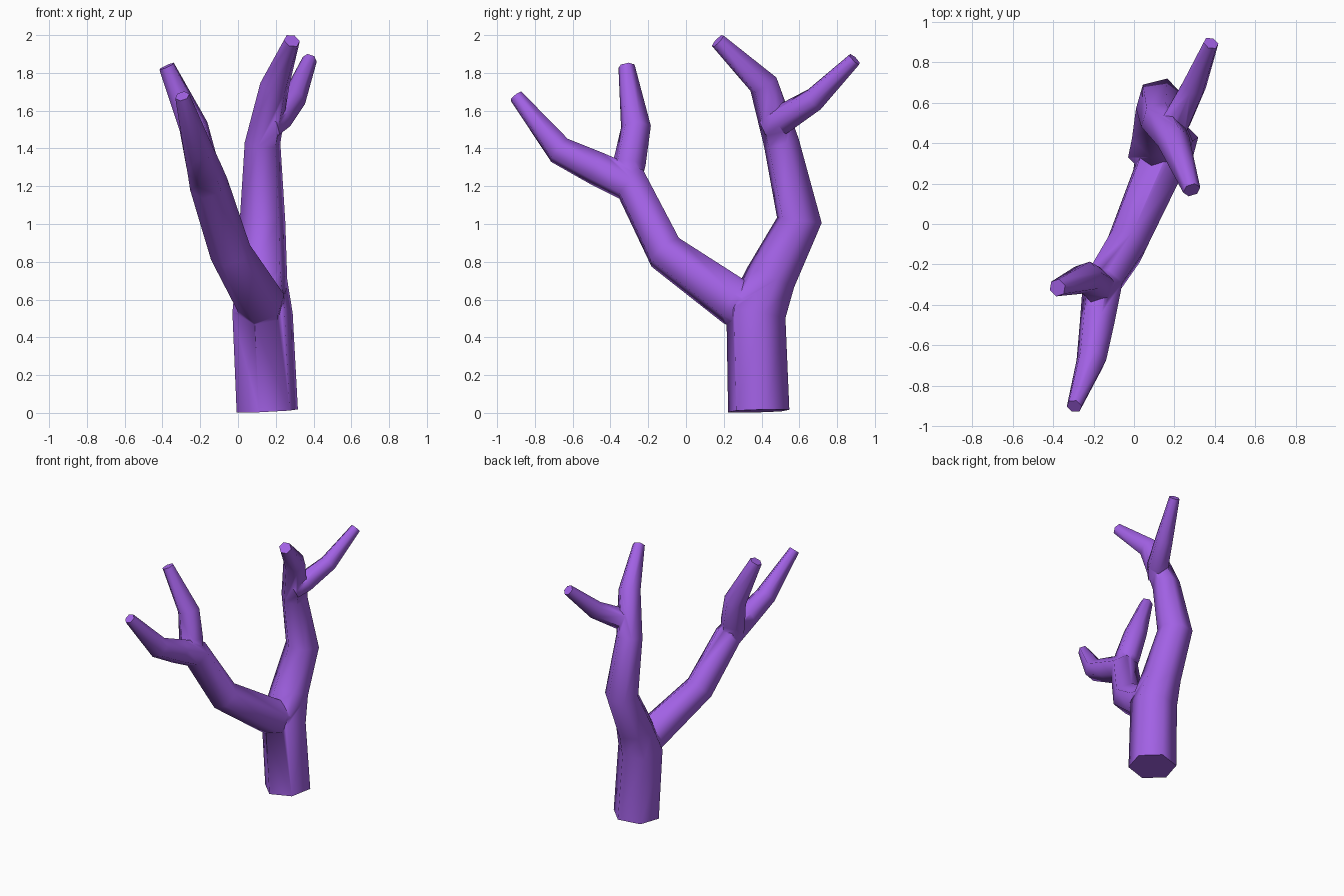
import bpy, bmesh, math
from mathutils import Vector

if "Cube" in bpy.data.objects:
    bpy.data.objects.remove(bpy.data.objects["Cube"])

SIDES = 6


def limb(name, path, spin=15):
    """Tapered six-sided tube along (x, y, z, radius) points, capped at both ends."""
    pts = [Vector(p[:3]) for p in path]
    bm = bmesh.new()
    rings, side = [], Vector((1, 0, 0))
    for i, p in enumerate(pts):
        into = (p - pts[i - 1]).normalized() if i else Vector()
        out = (pts[i + 1] - p).normalized() if i < len(pts) - 1 else Vector()
        t = (into + out).normalized()
        side = (side - t * side.dot(t)).normalized()
        up = t.cross(side)
        r = path[i][3] * 1.05
        ring = []
        for k in range(SIDES):
            a = math.radians(spin) + math.tau * k / SIDES
            ring.append(bm.verts.new(p + (side * math.cos(a) + up * math.sin(a)) * r))
        rings.append(ring)
    for a, b in zip(rings, rings[1:]):
        for k in range(SIDES):
            n = (k + 1) % SIDES
            bm.faces.new((a[k], a[n], b[n], b[k]))
    bm.faces.new(rings[0][::-1])
    bm.faces.new(rings[-1])
    bmesh.ops.recalc_face_normals(bm, faces=bm.faces)
    me = bpy.data.meshes.new(name)
    bm.to_mesh(me)
    bm.free()
    ob = bpy.data.objects.new(name, me)
    bpy.context.collection.objects.link(ob)
    return ob


# Trunk running on into the tall rear limb
tree = limb("tree", [
    (0.155, 0.385, 0.01, 0.16), (0.13, 0.37, 0.53, 0.157), (0.125, 0.45, 0.72, 0.133),
    (0.13, 0.60, 1.02, 0.118), (0.13, 0.505, 1.43, 0.093),
    (0.195, 0.41, 1.74, 0.077), (0.285, 0.168, 1.97, 0.042)])

branches = [
    # Rear twig
    limb("rear_twig", [(0.16, 0.44, 1.51, 0.07), (0.21, 0.51, 1.555, 0.075),
                       (0.295, 0.68, 1.66, 0.062), (0.38, 0.893, 1.872, 0.037)]),
    # Long front limb
    limb("front_limb", [(0.13, 0.38, 0.52, 0.115), (0.12, 0.26, 0.585, 0.125),
                        (-0.04, -0.11, 0.85, 0.105), (-0.155, -0.29, 1.21, 0.098),
                        (-0.18, -0.475, 1.295, 0.087), (-0.21, -0.67, 1.39, 0.074),
                        (-0.295, -0.90, 1.677, 0.037)]),
    # Front twig
    limb("front_twig", [(-0.17, -0.32, 1.22, 0.08), (-0.19, -0.30, 1.32, 0.085),
                        (-0.235, -0.265, 1.515, 0.077), (-0.378, -0.315, 1.835, 0.042)]),
]

# Fuse all limbs into one skin
bpy.context.view_layer.objects.active = tree
tree.select_set(True)
for b in branches:
    m = tree.modifiers.new("join", 'BOOLEAN')
    m.operation, m.solver, m.object = 'UNION', 'EXACT', b
    bpy.ops.object.modifier_apply(modifier=m.name)
for b in branches:
    bpy.data.objects.remove(b)

mat = bpy.data.materials.new("purple_bark")
mat.diffuse_color = (0.36, 0.12, 0.78, 1)
mat.use_nodes = True
mat.node_tree.nodes["Principled BSDF"].inputs["Base Color"].default_value = mat.diffuse_color
tree.data.materials.clear()
tree.data.materials.append(mat)
bpy.ops.object.shade_smooth_by_angle(angle=math.radians(65))
